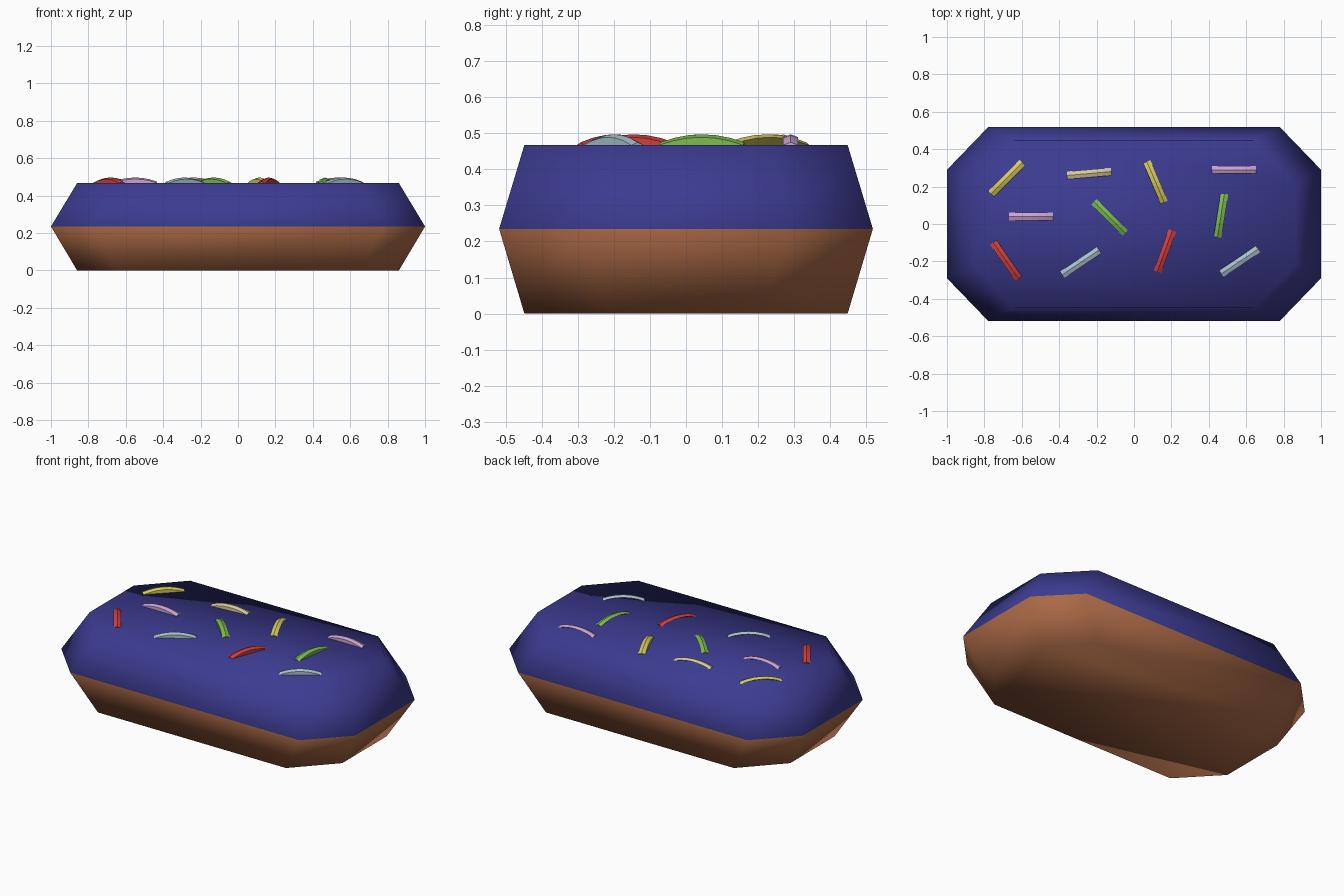
import bpy, bmesh, math
from mathutils import Matrix

if "Cube" in bpy.data.objects:
    bpy.data.objects.remove(bpy.data.objects["Cube"])


def material(name, rgb):
    m = bpy.data.materials.new(name)
    m.diffuse_color = (*rgb, 1)
    m.use_nodes = True
    m.node_tree.nodes["Principled BSDF"].inputs["Base Color"].default_value = m.diffuse_color
    return m


dough = material("brown dough", (0.40, 0.14, 0.06))
icing = material("blue icing", (0.045, 0.043, 0.28))
colours = {
    "red": material("red", (0.62, 0.05, 0.045)),
    "pink": material("pink", (0.60, 0.37, 0.65)),
    "yellow": material("yellow", (0.68, 0.60, 0.11)),
    "cream": material("cream", (0.68, 0.60, 0.33)),
    "green": material("green", (0.20, 0.50, 0.08)),
    "pale blue": material("pale blue", (0.40, 0.55, 0.62)),
}


def finish(bm, name, mats):
    bmesh.ops.recalc_face_normals(bm, faces=bm.faces)
    me = bpy.data.meshes.new(name)
    bm.to_mesh(me)
    bm.free()
    for m in mats:
        me.materials.append(m)
    ob = bpy.data.objects.new(name, me)
    bpy.context.collection.objects.link(ob)
    return ob


def loft(bm, rings):
    """Join closed rings of points in order and cap both ends."""
    vs = [[bm.verts.new(p) for p in r] for r in rings]
    n = len(vs[0])
    for a, b in zip(vs, vs[1:]):
        for i in range(n):
            j = (i + 1) % n
            bm.faces.new((a[i], a[j], b[j], b[i]))
    bm.faces.new(vs[0])
    bm.faces.new(vs[-1])


def octagon(x, y, cx, cy, z):
    """Rectangle of half sizes x, y with corners cut back to cx, cy."""
    return [(x, -cy, z), (x, cy, z), (cx, y, z), (-cx, y, z),
            (-x, cy, z), (-x, -cy, z), (-cx, -y, z), (cx, -y, z)]


# Pastry body: widest at mid height, icing above the rim and dough below
RIM, TOP = 0.235, 0.468
bm = bmesh.new()
loft(bm, [octagon(0.86, 0.448, 0.64, 0.215, 0),
          octagon(1.0, 0.518, 0.78, 0.29, RIM),
          octagon(0.86, 0.448, 0.64, 0.215, TOP)])
for f in bm.faces:
    f.smooth = True
    f.material_index = int(f.calc_center_median().z > RIM)
finish(bm, "iced_pastry", [dough, icing])


# Sprinkles: short arched bars resting on the icing
def sprinkle(index, x, y, degrees, colour):
    half, steps = 0.118, 6
    section = [(-0.021, -0.03), (-0.021, -0.008), (0, 0), (0.021, -0.008)]
    rings = []
    for i in range(steps + 1):
        t = 2 * i / steps - 1
        peak = 0.497 - 0.022 * t * t
        rings.append([(t * half, w, peak + h) for w, h in section])
    bm = bmesh.new()
    loft(bm, rings)
    bm.transform(Matrix.Translation((x, y, 0)) @ Matrix.Rotation(math.radians(degrees), 4, 'Z'))
    finish(bm, f"sprinkle_{index}", [colours[colour]])


layout = [
    (-0.68, 0.245, 45, "yellow"), (-0.24, 0.27, 5, "cream"),
    (0.115, 0.225, -67, "yellow"), (0.535, 0.29, 0, "pink"),
    (-0.55, 0.04, 0, "pink"), (-0.13, 0.035, -45, "green"),
    (0.465, 0.045, 81, "green"), (-0.685, -0.195, -55, "red"),
    (-0.285, -0.205, 34, "pale blue"), (0.165, -0.145, 70, "red"),
    (0.565, -0.20, 34, "pale blue"),
]
for i, s in enumerate(layout, 1):
    sprinkle(i, *s)
